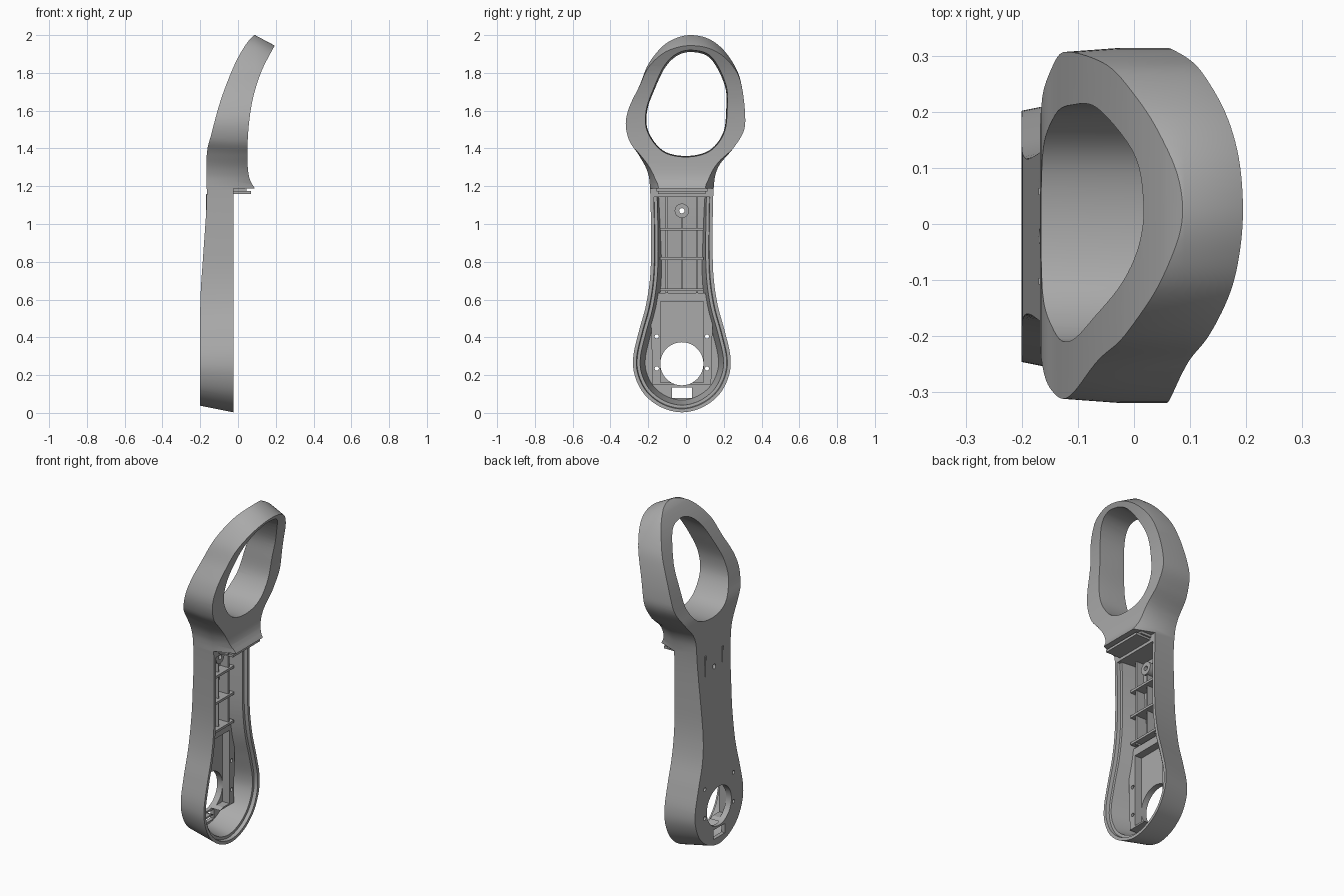
import bpy, bmesh, math
from mathutils import Vector

if "Cube" in bpy.data.objects:
    bpy.data.objects.remove(bpy.data.objects["Cube"])

grey = bpy.data.materials.new("plain_grey")
grey.use_nodes = True
grey.diffuse_color = (0.4, 0.4, 0.4, 1)
grey.node_tree.nodes["Principled BSDF"].inputs["Base Color"].default_value = (0.4, 0.4, 0.4, 1)

MID = -0.022      # centre line of the handle in y
RIM = -0.025      # open face of the handle in x


def loft(name, rings):
    """Closed solid through rings of equal point count."""
    bm = bmesh.new()
    vs = [[bm.verts.new(p) for p in r] for r in rings]
    n = len(rings[0])
    for a, b in zip(vs, vs[1:]):
        for i in range(n):
            j = (i + 1) % n
            bm.faces.new((a[i], a[j], b[j], b[i]))
    bm.faces.new(vs[0][::-1])
    bm.faces.new(vs[-1])
    bmesh.ops.recalc_face_normals(bm, faces=bm.faces)
    me = bpy.data.meshes.new(name)
    bm.to_mesh(me)
    bm.free()
    me.materials.append(grey)
    ob = bpy.data.objects.new(name, me)
    bpy.context.collection.objects.link(ob)
    return ob


def prism_x(name, outline, x0, x1):
    return loft(name, [[(x, y, z) for y, z in outline] for x in (x0, x1)])


def box(name, x0, x1, y0, y1, z0, z1):
    return prism_x(name, [(y0, z0), (y1, z0), (y1, z1), (y0, z1)], x0, x1)


def disc(name, y, z, r, x0, x1, n=32):
    turn = [2 * math.pi * i / n for i in range(n)]
    return prism_x(name, [(y + r * math.cos(a), z + r * math.sin(a)) for a in turn], x0, x1)


def boolean(ob, cutter, op="DIFFERENCE", keep=False):
    mod = ob.modifiers.new(op, "BOOLEAN")
    mod.operation, mod.object, mod.solver = op, cutter, "EXACT"
    bpy.context.view_layer.objects.active = ob
    bpy.ops.object.modifier_apply(modifier=mod.name)
    if not keep:
        bpy.data.objects.remove(cutter)


def spline(pts, closed=False, n=6):
    """Catmull-Rom curve through 2D points."""
    p = [Vector(q) for q in pts]
    p = [p[-1]] + p + p[:2] if closed else [p[0]] + p + [p[-1]]
    out = []
    for a, b, c, d in zip(p, p[1:], p[2:], p[3:]):
        for k in range(n):
            t = k / n
            out.append(0.5 * (2 * b + (c - a) * t + (2 * a - 5 * b + 4 * c - d) * t * t
                              + (3 * b - a - 3 * c + d) * t ** 3))
    return out if closed else out + [p[-1]]


def inward(pts):
    """Inward normals of a counterclockwise outline."""
    n = len(pts)
    res = []
    for i in range(n):
        t = (pts[(i + 1) % n] - pts[i - 1]).normalized()
        res.append(Vector((-t.y, t.x)))
    return res


# Outline facing the open side: ring, then handle mirrored about its centre line
ring_left = [(0.03, 2.0), (-0.05, 1.985), (-0.125, 1.94), (-0.2, 1.845), (-0.245, 1.735),
             (-0.3, 1.62), (-0.319, 1.53), (-0.3, 1.44), (-0.25, 1.365), (-0.205, 1.28)]
ring_right = [(0.17, 1.3), (0.25, 1.4), (0.305, 1.49), (0.313, 1.58), (0.297, 1.72),
              (0.267, 1.82), (0.2, 1.92), (0.12, 1.98)]
handle = [(0.168, 1.18), (0.163, 0.9), (0.168, 0.72), (0.19, 0.57), (0.228, 0.43),
          (0.257, 0.3), (0.25, 0.2), (0.2, 0.1), (0.11, 0.03)]
outline = spline(ring_left + [(MID - w, z) for w, z in handle] + [(MID, 0.003)]
                 + [(MID + w, z) for w, z in handle[::-1]] + ring_right, closed=True)
normals = inward(outline)


def draft(z):
    return 0.055 - 0.035 * min(1, max(0, (z - 0.6) / 0.6))


def shell(name, pick, inset, neck=True):
    """Drafted solid following the outline, pulled in by inset."""
    def layer(x, fn, drop=0):
        res = []
        for p, nrm in zip(outline, normals):
            if pick(p.y):
                q = p + nrm * (inset + fn(p.y))
                res.append((x, q.x, q.y - drop * max(0, (p.y - 1.3) / 0.7)))
        return res
    flare = lambda z: 0.05 * max(0, 1 - abs(z - 1.2) / 0.2)
    rings = [layer(-0.3, draft), layer(RIM, lambda z: 0)]
    if neck:
        rings += [layer(0.09, flare), layer(0.25, flare, 0.085)]
    else:
        rings += [layer(0.05, lambda z: 0)]
    # start each ring so that the run of kept points stays in order
    return loft(name, rings)


# Side profile: bowed back, forward-leaning ring, flared neck, flat open face
back = spline([(-0.2, -0.02), (-0.2, 0.3), (-0.199, 0.6), (-0.184, 0.84), (-0.166, 1.12),
               (-0.166, 1.36), (-0.14, 1.48), (-0.09, 1.66), (-0.02, 1.84),
               (0.045, 1.955), (0.092, 2.005)])
front = spline([(0.196, 1.948), (0.125, 1.81), (0.078, 1.66), (0.055, 1.5), (0.05, 1.34),
                (0.06, 1.245), (0.09, 1.187)])
profile = [tuple(p) for p in back + front] + [(RIM, 1.187), (RIM, -0.02)]


def profile_solid(name, dx=0):
    return loft(name, [[(x + dx, y, z) for x, z in profile] for y in (-0.6, 0.6)])


# Main body
body = shell("handle_and_ring", lambda z: True, 0)
boolean(body, profile_solid("profile_cutter"), "INTERSECT")

# Opening through the ring, widening slightly to the front
hole = spline([(0.04, 1.905), (-0.04, 1.89), (-0.105, 1.83), (-0.16, 1.72), (-0.203, 1.6),
               (-0.197, 1.49), (-0.12, 1.39), (0.0, 1.362), (0.12, 1.39), (0.193, 1.48),
               (0.21, 1.6), (0.203, 1.73), (0.13, 1.87)], closed=True)
hole_n = inward(hole)
boolean(body, loft("ring_cutter", [[(x, *(p - n * g)) for p, n in zip(hole, hole_n)]
                                   for x, g in ((-0.3, 0), (0.0, 0.004), (0.3, 0.022))]))

# Stepped rim and hollow of the handle
in_handle = lambda z: z < 1.17
step = shell("rim_cutter", in_handle, 0.018, neck=False)
boolean(step, box("slab", -0.045, 0.02, -1, 1, -1, 3), "INTERSECT")
boolean(body, step)
hollow = shell("hollow_cutter", in_handle, 0.034, neck=False)
boolean(hollow, profile_solid("floor_cutter", 0.022), "INTERSECT")
boolean(body, hollow)

# Raised mounting frame with recessed panel
half = [(0.155, 0.15), (0.165, 0.58), (0.125, 0.635)]
frame = prism_x("mounting_frame", [(MID + w, z) for w, z in half]
                + [(MID - w, z) for w, z in half[::-1]], -0.185, -0.12)
boolean(frame, shell("frame_limit", in_handle, 0.012, neck=False), "INTERSECT")
boolean(frame, box("panel_cutter", -0.165, 0, MID - 0.114, MID + 0.114, 0.16, 0.59))

# Screw boss
boss = disc("screw_boss", MID, 1.07, 0.038, -0.16, -0.1)

# Through holes: round window, slot, screws
holes = [(MID, 0.26, 0.114, 64)]
holes += [(MID + s * 0.133, z, 0.011, 16) for s in (-1, 1) for z in (0.235, 0.405)]
for y, z, r, n in holes:
    cutter = disc("hole_cutter", y, z, r, -0.4, 0, n)
    boolean(body, cutter, keep=True)
    boolean(frame, cutter)
boolean(body, box("slot_cutter", -0.4, -0.1, MID - 0.053, MID + 0.053, 0.08, 0.135))
screw = disc("screw_cutter", MID, 1.07, 0.014, -0.4, 0, 16)
boolean(body, screw, keep=True)
boolean(boss, screw)

# Stiffening ribs
ribs = [box("cross_rib", -0.17, -0.09, MID - 0.115, MID + 0.115, z, z + 0.014)
        for z in (0.645, 0.81, 0.965)]
ribs += [box("long_rib", -0.17, -0.1, MID + s * 0.08 - 0.006, MID + s * 0.08 + 0.006, 0.635, 1.16)
         for s in (-1, 1)]
ribs.append(box("centre_rib", -0.17, -0.11, MID - 0.004, MID + 0.004, 0.645, 1.035))

# Locating tongue under the neck
tongue = box("neck_tongue", -0.05, 0.07, MID - 0.125, MID + 0.125, 1.16, 1.175)
root = box("tongue_root", -0.05, 0.045, MID - 0.135, MID + 0.135, 1.172, 1.2)

# Smooth curved faces, keep edges crisp
for ob in [body, frame, boss, tongue, root] + ribs:
    bpy.ops.object.select_all(action="DESELECT")
    ob.select_set(True)
    bpy.context.view_layer.objects.active = ob
    bpy.ops.object.shade_smooth_by_angle(angle=math.radians(30))
